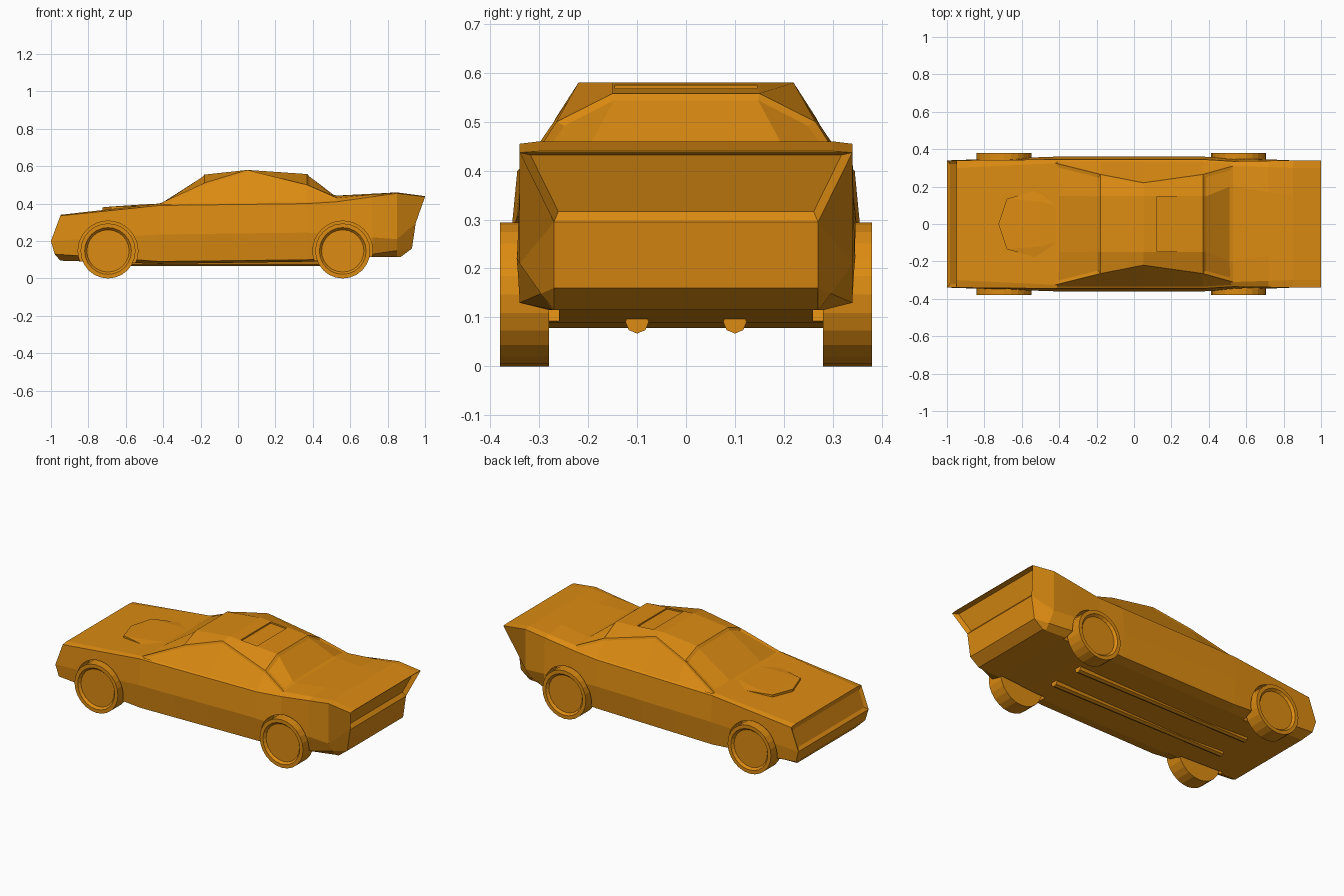
import bpy, bmesh, math
from mathutils import Vector

cube = bpy.data.objects.get("Cube")
if cube:
    bpy.data.objects.remove(cube, do_unlink=True)

paint = bpy.data.materials.new("orange_paint")
paint.use_nodes = True
ORANGE = (0.72, 0.26, 0.006, 1)
paint.diffuse_color = ORANGE
paint.node_tree.nodes["Principled BSDF"].inputs["Base Color"].default_value = ORANGE


def add_object(name, bm):
    bmesh.ops.recalc_face_normals(bm, faces=bm.faces)
    mesh = bpy.data.meshes.new(name)
    bm.to_mesh(mesh)
    bm.free()
    mesh.materials.append(paint)
    obj = bpy.data.objects.new(name, mesh)
    bpy.context.collection.objects.link(obj)
    return obj


def cylinder(name, radius, depth, centre, sides):
    """Cylinder along y."""
    bm = bmesh.new()
    bmesh.ops.create_cone(bm, cap_ends=True, segments=sides, radius1=radius,
                          radius2=radius, depth=depth)
    for v in bm.verts:
        v.co = Vector((v.co.x, -v.co.z, v.co.y)) + Vector(centre)
    return bm


def sample(rail, x):
    """Point on a rail of (x, y, z) knots at the given x."""
    for a, b in zip(rail, rail[1:]):
        if x <= b[0]:
            return Vector(a).lerp(Vector(b), (x - a[0]) / (b[0] - a[0]))
    return Vector(rail[-1])


# Lengthwise rails of the left half of the body, from underside to roof
keel = [(-.95, .28, .095), (-.5, .28, .077), (.4, .28, .09), (.72, .28, .115), (.87, .27, .115)]
sill = [(-.98, .335, .13), (-.5, .345, .09), (.4, .34, .1), (.72, .34, .13), (.93, .27, .16)]
waist = [(-1, .34, .2), (-.42, .36, .235), (.37, .36, .245), (.85, .34, .21), (.95, .27, .295)]
shoulder = [(-.95, .34, .335), (-.42, .345, .39), (.37, .345, .4), (.53, .335, .41),
            (.85, .34, .455), (1, .34, .437)]
roof = [(-.95, .3, .34), (-.42, .325, .4), (-.18, .265, .51), (.05, .22, .58),
        (.37, .265, .5), (.53, .31, .43), (.85, .3, .46), (1, .3, .44)]
crown = [(-.95, .15, .34), (-.42, .15, .4), (-.18, .15, .555), (.05, .15, .58),
         (.37, .15, .558), (.53, .2, .443), (.85, .15, .46), (1, .15, .44)]
rails = [keel, sill, waist, shoulder, roof, crown]
stations = [-.42, -.18, .05, .37, .53, .72, .85]

bm = bmesh.new()
grid = []
for side in (1, -1):
    half = []
    for rail in rails:
        pts = [sample(rail, x) for x in [rail[0][0]] + stations + [rail[-1][0]]]
        half.append([bm.verts.new((p.x, side * p.y, p.z)) for p in pts])
    grid += half if side == 1 else half[::-1]

# Skin around the body, then bands across the nose and tail
faces = {}
n = len(grid)
for r in range(n):
    for s in range(len(stations) + 1):
        a, b = grid[r], grid[(r + 1) % n]
        faces[r, s] = bm.faces.new((a[s], a[s + 1], b[s + 1], b[s]))
for end in (0, -1):
    for r in range(len(rails) - 2):
        a, b = grid[r], grid[r + 1]
        c, d = grid[n - 2 - r], grid[n - 1 - r]
        faces["cap", r, end] = bm.faces.new((a[end], b[end], c[end], d[end]))
    m = len(rails) - 2
    bm.faces.new([grid[k][end] for k in range(m, m + 4)])
bmesh.ops.recalc_face_normals(bm, faces=bm.faces)


def recess(keys, thickness, depth):
    bmesh.ops.inset_region(bm, faces=[faces[k] for k in keys], thickness=thickness,
                           depth=depth, use_even_offset=True)


# Windscreen, rear window, side windows, grille and tail panel
recess([(r, 1) for r in (4, 5, 6)], .018, -.006)
recess([(r, 4) for r in (4, 5, 6)], .018, -.006)
for r in (3, 7):
    recess([(r, s) for s in (1, 2, 3, 4)], .012, -.004)
recess([("cap", 2, 0)], .02, -.01)
recess([("cap", 2, -1)], .014, -.025)
body = add_object("body", bm)


def cut(cutter):
    cutter.hide_render = True
    cutter.hide_set(True)
    mod = body.modifiers.new(cutter.name, "BOOLEAN")
    mod.operation = "DIFFERENCE"
    mod.solver = "EXACT"
    mod.object = cutter


# Wheels in their arches
RADIUS = .147
for axle, x in (("front", -.695), ("rear", .56)):
    for label, side in (("left", 1), ("right", -1)):
        cut(add_object(f"{axle}_{label}_arch_cutter",
                       cylinder("arch", .16, .2, (x, side * .36, RADIUS), 32)))
        bm = cylinder("wheel", RADIUS, .1, (x, side * .33, RADIUS), 24)
        bm.faces.ensure_lookup_table()
        bm.normal_update()
        outer = [f for f in bm.faces if f.normal.y * side > .9]
        bmesh.ops.inset_region(bm, faces=outer, thickness=.022, depth=0)
        bmesh.ops.inset_region(bm, faces=outer, thickness=.012, depth=-.014)
        add_object(f"{axle}_{label}_wheel", bm)

# Sunroof recess
bm = bmesh.new()
bmesh.ops.create_cube(bm, size=1)
for v in bm.verts:
    v.co = (.175 + v.co.x * .11, v.co.y * .29, .583 + v.co.z * .04 - v.co.x * .007)
cut(add_object("sunroof_cutter", bm))

# Raised bonnet scoop with a pointed front
bm = bmesh.new()
top = [(-.725, 0, .38), (-.68, .135, .384), (-.5, .12, .396), (-.42, .1, .4), (-.5, .185, .388)]
for x, y, z in top:
    for side in (1, -1) if y else (1,):
        for height in (z, z - .04):
            bm.verts.new((x, side * y, height))
bmesh.ops.convex_hull(bm, input=bm.verts)
add_object("bonnet_scoop", bm)

# Exhaust pipes under the floor
for label, y in (("left", .1), ("right", -.1)):
    bm = cylinder("pipe", .024, 1.18, (0, 0, 0), 8)
    for v in bm.verts:
        v.co = (v.co.y - .11, v.co.x + y, v.co.z + .091)
    add_object(f"{label}_exhaust_pipe", bm)
